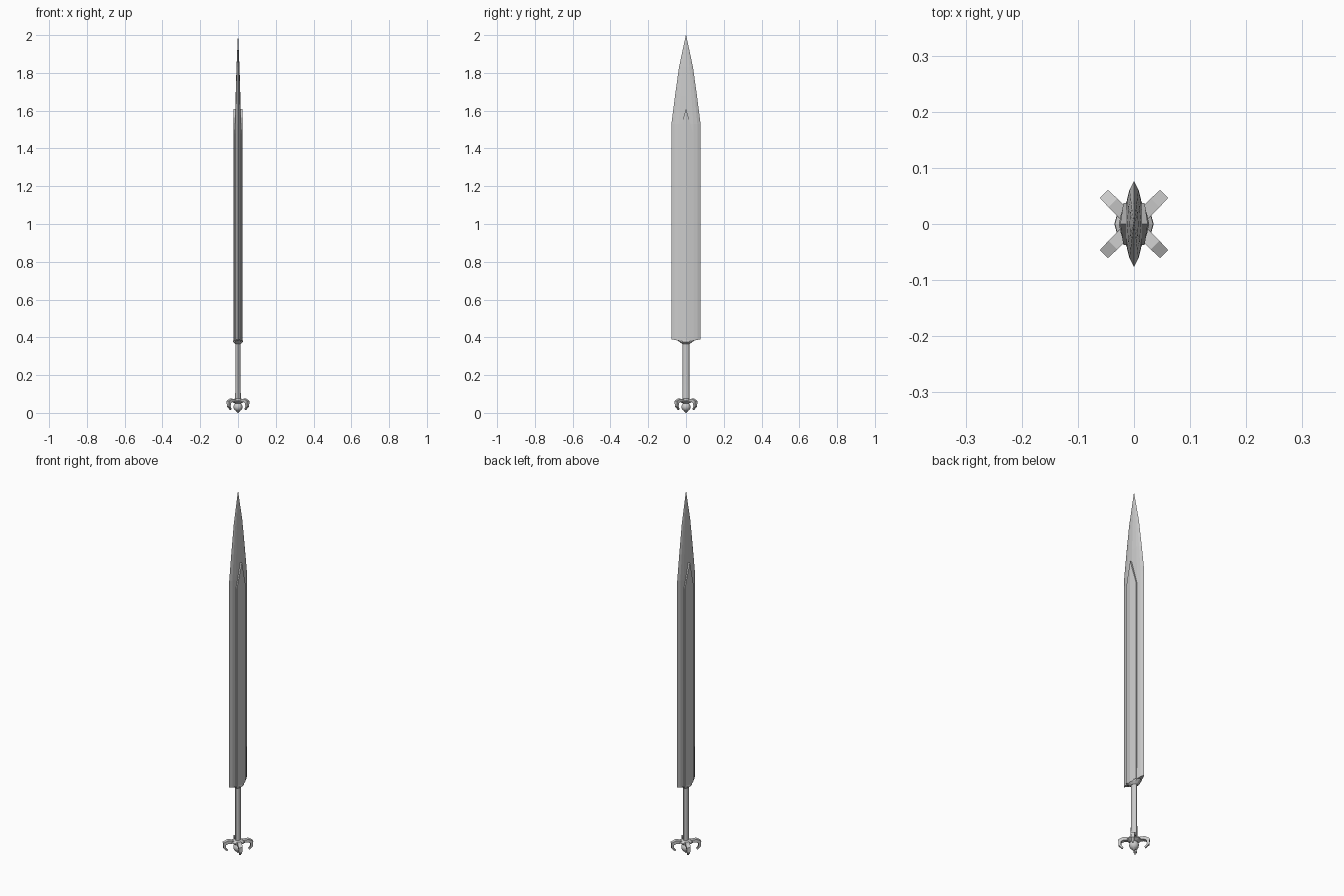
import bpy, bmesh, math
from mathutils import Vector

if "Cube" in bpy.data.objects:
    bpy.data.objects.remove(bpy.data.objects["Cube"])


def make(name, bm, smooth=False):
    bmesh.ops.recalc_face_normals(bm, faces=bm.faces)
    me = bpy.data.meshes.new(name)
    bm.to_mesh(me)
    bm.free()
    ob = bpy.data.objects.new(name, me)
    bpy.context.collection.objects.link(ob)
    if smooth:
        bpy.context.view_layer.objects.active = ob
        ob.select_set(True)
        bpy.ops.object.shade_smooth_by_angle(angle=math.radians(35))
        ob.select_set(False)
    return ob


def loft(name, rings, smooth=False):
    """Skin equal-length rings of points and cap both ends."""
    bm = bmesh.new()
    rows = [[bm.verts.new(p) for p in r] for r in rings]
    n = len(rows[0])
    for a, b in zip(rows, rows[1:]):
        for i in range(n):
            j = (i + 1) % n
            bm.faces.new((a[i], a[j], b[j], b[i]))
    bm.faces.new(rows[0][::-1])
    bm.faces.new(rows[-1])
    return make(name, bm, smooth)


def oval(rx, ry, z, n=12):
    return [(rx * math.cos(2 * math.pi * i / n), ry * math.sin(2 * math.pi * i / n), z)
            for i in range(n)]


# blade: lens section, edges start slightly higher than the middle
def lens(w, t, z, lift=0.0):
    prof = [(0, 1), (0.5, .78), (.8, .5), (1, 0), (.8, -.5), (.5, -.78),
            (0, -1), (-.5, -.78), (-.8, -.5), (-1, 0), (-.8, .5), (-.5, .78)]
    return [(x * t, y * w, z + lift * abs(y)) for x, y in prof]


loft("blade", [lens(.077, .017, .375, .015), lens(.077, .016, 1.53),
               lens(.058, .0125, 1.68), lens(.037, .008, 1.83), lens(.0008, .0005, 2.0)])

# raised centre panel on each face, ending in a point
outline = [(-.037, .385), (0, .375), (.037, .385), (.037, 1.48), (0, 1.61), (-.037, 1.48)]
for side, name in ((1, "panel_right"), (-1, "panel_left")):
    bm = bmesh.new()
    outer = [bm.verts.new((side * (.019 if y else .0245), y, z)) for y, z in outline]
    inner = [bm.verts.new((0, y, z)) for y, z in outline]
    for i in range(6):
        j = (i + 1) % 6
        bm.faces.new((outer[i], outer[j], inner[j], inner[i]))
    for ring in (outer, inner):
        bm.faces.new((ring[0], ring[1], ring[4], ring[5]))
        bm.faces.new((ring[1], ring[2], ring[3], ring[4]))
    make(name, bm)

# collar under the blade
loft("collar", [oval(.015, .02, .365), oval(.027, .034, .376), oval(.024, .05, .386)])

# grip
loft("grip", [oval(.015, .019, .065), oval(.0135, .018, .2), oval(.0135, .018, .38)], True)

# pommel cap
loft("pommel_cap", [oval(.018, .018, .05), oval(.035, .035, .06),
                    oval(.034, .034, .066), oval(.018, .018, .076)])

# pommel ball
bm = bmesh.new()
bmesh.ops.create_uvsphere(bm, u_segments=16, v_segments=10, radius=.024)
bmesh.ops.translate(bm, verts=bm.verts, vec=(0, 0, .032))
make("pommel_ball", bm, True)

# pommel tip
loft("pommel_tip", [oval(.003, .003, 0, 8), oval(.014, .014, .014, 8)])

# four claws: radius, height, half width, half depth direction along the bend
path = [(.02, .064, .011, (0, .007)), (.05, .067, .011, (.003, .008)),
        (.069, .058, .010, (.007, .005)), (.069, .034, .008, (.006, 0)),
        (.054, .018, .004, (.002, -.004))]
for k in range(4):
    a = math.radians(45 + 90 * k)
    out = Vector((math.cos(a), math.sin(a), 0))
    tan = Vector((-math.sin(a), math.cos(a), 0))
    up = Vector((0, 0, 1))
    rings = []
    for r, z, w, (dr, dz) in path:
        c, d = out * r + up * z, out * dr + up * dz
        rings.append([c + d + tan * w, c + d - tan * w, c - d - tan * w, c - d + tan * w])
    loft(f"claw_{k + 1}", rings)
